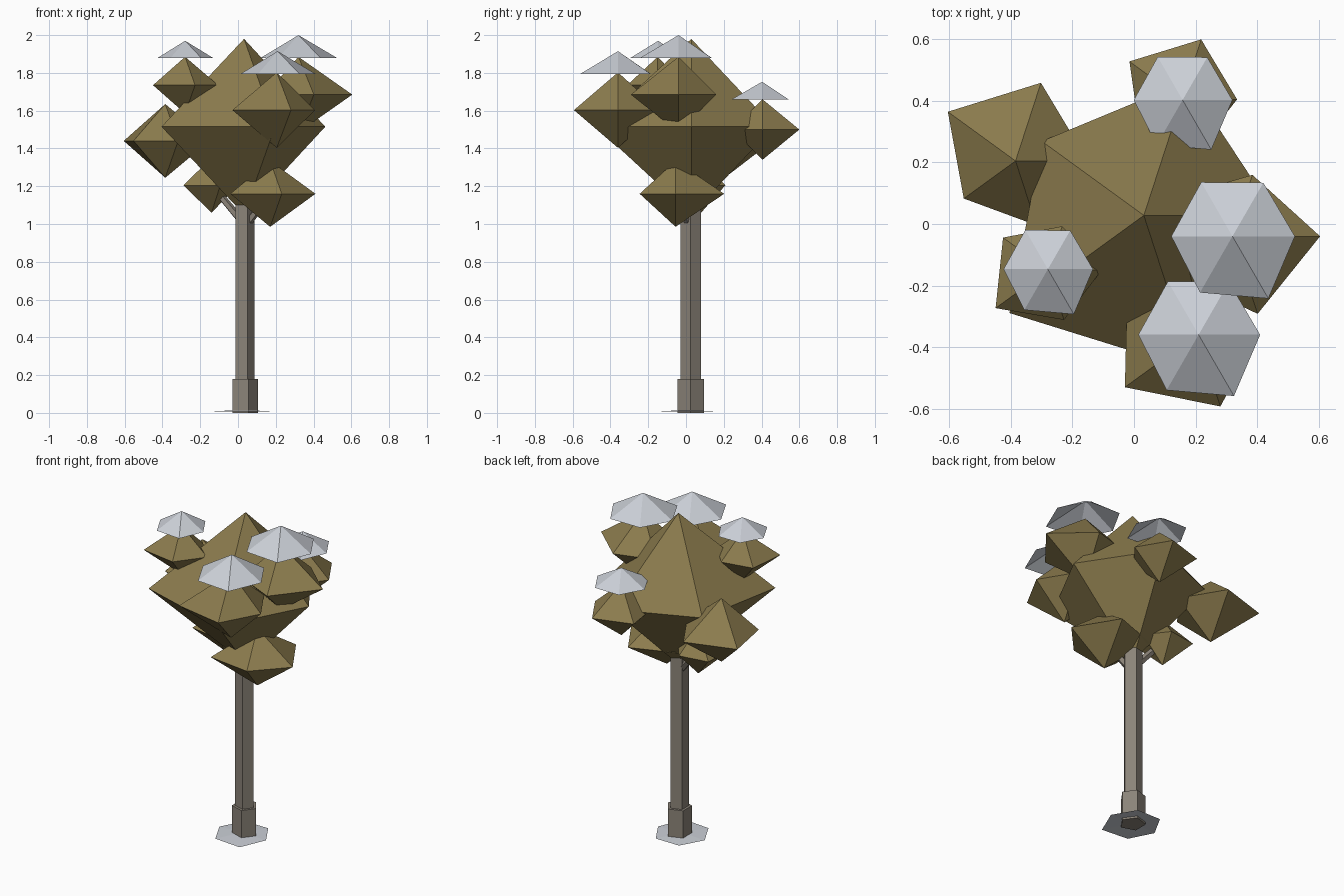
import bpy
from math import cos, sin, tau
from mathutils import Vector

if "Cube" in bpy.data.objects:
    bpy.data.objects.remove(bpy.data.objects["Cube"])


def material(name, rgb):
    m = bpy.data.materials.new(name)
    m.diffuse_color = (*rgb, 1)
    m.use_nodes = True
    m.node_tree.nodes["Principled BSDF"].inputs["Base Color"].default_value = m.diffuse_color
    return m


BARK = material("bark", (0.26, 0.23, 0.19))
LEAF = material("leaf", (0.26, 0.20, 0.075))
SNOW = material("snow", (0.60, 0.63, 0.68))


def add(name, verts, faces, mat):
    me = bpy.data.meshes.new(name)
    me.from_pydata(verts, [], faces)
    me.materials.append(mat)
    ob = bpy.data.objects.new(name, me)
    bpy.context.collection.objects.link(ob)
    return ob


def ring(x, y, z, radii):
    n = len(radii)
    return [(x + r * cos(tau * i / n), y + r * sin(tau * i / n), z)
            for i, r in enumerate(radii)]


# five-sided double pyramid with uneven rim radii
def clump(name, x, y, z, half, radii):
    v = ring(x, y, z, radii) + [(x, y, z + half), (x, y, z - half)]
    f = []
    for i in range(5):
        j = (i + 1) % 5
        f += [(i, j, 5), (j, i, 6)]
    add(name, v, f, LEAF)


# shallow open six-sided cone, one corner pulled outward
def snow_cap(name, x, y, z, r, h):
    radii = [r * k for k in (1, 0.99, 1, 0.98, 1.04, 1.15)]
    v = ring(x, y, z, radii) + [(x, y, z + h)]
    add(name, v, [(i, (i + 1) % 6, 6) for i in range(6)], SNOW)


# five-sided prism running between two points
def post(name, a, b, r0, r1):
    a, b = Vector(a), Vector(b)
    d = b - a
    q = Vector((0, 0, 1)).rotation_difference(d)
    v = [a + q @ Vector(p) for p in ring(0, 0, 0, [r0] * 5)]
    v += [b + q @ Vector(p) for p in ring(0, 0, 0, [r1] * 5)]
    f = [(i, (i + 1) % 5, 5 + (i + 1) % 5, 5 + i) for i in range(5)]
    add(name, v, f + [(4, 3, 2, 1, 0), (5, 6, 7, 8, 9)], BARK)


# trunk, root collar and branches
CX, CY = 0.032, 0.025
post("trunk", (CX, CY, 0.1), (CX, CY, 1.25), 0.056, 0.056)
post("trunk_base", (CX, CY, 0), (CX, CY, 0.18), 0.074, 0.074)
post("branch_right", (CX, CY, 0.98), (0.17, -0.055, 1.16), 0.022, 0.018)
post("branch_left", (CX, CY, 1.0), (-0.14, 0.08, 1.205), 0.022, 0.018)

# foliage
clump("crown", 0.032, 0.028, 1.515, 0.465, (0.43, 0.46, 0.41, 0.54, 0.53))
clump("clump_left", -0.385, 0.205, 1.44, 0.195, (0.235, 0.267, 0.272, 0.208, 0.22))
clump("clump_right", 0.32, -0.04, 1.685, 0.2, (0.285, 0.21, 0.22, 0.22, 0.265))
clump("clump_front", 0.205, -0.36, 1.603, 0.2, (0.203, 0.23, 0.28, 0.29, 0.245))
clump("clump_front_left", -0.28, -0.15, 1.735, 0.15, (0.175, 0.15, 0.18, 0.21, 0.17))
clump("clump_back", 0.155, 0.405, 1.5, 0.16, (0.18, 0.205, 0.21, 0.17, 0.17))
clump("clump_low_right", 0.17, -0.055, 1.16, 0.175, (0.24, 0.27, 0.255, 0.26, 0.2))
clump("clump_low_left", -0.14, 0.08, 1.205, 0.145, (0.14, 0.135, 0.17, 0.185, 0.15))

# snow on top of the upper clumps, and a patch on the ground
snow_cap("snow_right", 0.32, -0.04, 1.88, 0.203, 0.12)
snow_cap("snow_front", 0.21, -0.36, 1.795, 0.2, 0.12)
snow_cap("snow_front_left", -0.28, -0.147, 1.88, 0.147, 0.09)
snow_cap("snow_back", 0.158, 0.403, 1.66, 0.162, 0.093)
snow_cap("ground_snow", 0.02, 0.015, 0.008, 0.16, 0.008)
